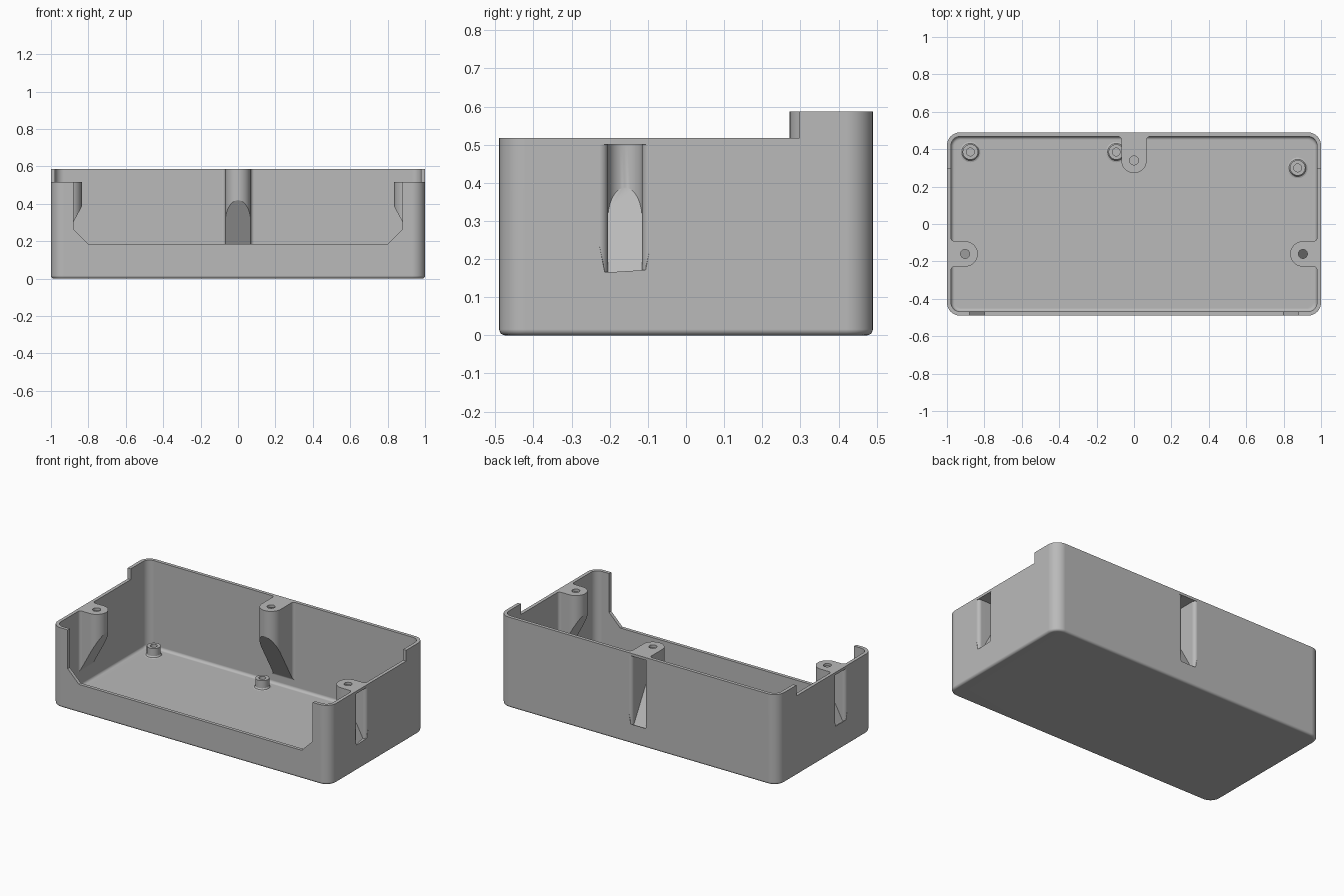
import bpy, bmesh, math
from mathutils import Vector

HX, HY, TOP, RIM, WALL = 1.0, 0.49, 0.587, 0.517, 0.022

cube = bpy.data.objects.get("Cube")
if cube:
    bpy.data.objects.remove(cube, do_unlink=True)

grey = bpy.data.materials.new("light grey plastic")
grey.use_nodes = True
colour = (0.49, 0.49, 0.49, 1)
grey.diffuse_color = colour
grey.node_tree.nodes["Principled BSDF"].inputs["Base Color"].default_value = colour


def finish(bm, name):
    bmesh.ops.recalc_face_normals(bm, faces=bm.faces)
    mesh = bpy.data.meshes.new(name)
    bm.to_mesh(mesh)
    bm.free()
    mesh.materials.append(grey)
    ob = bpy.data.objects.new(name, mesh)
    bpy.context.collection.objects.link(ob)
    return ob


def loft(loops, name, closed=False):
    """Skin a stack of equal-length loops, capping the ends or joining them."""
    bm = bmesh.new()
    rows = [[bm.verts.new(p) for p in loop] for loop in loops]
    pairs = list(zip(rows, rows[1:]))
    if closed:
        pairs.append((rows[-1], rows[0]))
    for a, b in pairs:
        for i in range(len(a)):
            j = (i + 1) % len(a)
            bm.faces.new((a[i], a[j], b[j], b[i]))
    if not closed:
        caps = [bm.faces.new(rows[0]), bm.faces.new(rows[-1])]
        bmesh.ops.triangulate(bm, faces=caps)
    return finish(bm, name)


def rounded_ring(inset, z, radius, steps=8):
    pts = []
    for q, (sx, sy) in enumerate([(1, 1), (-1, 1), (-1, -1), (1, -1)]):
        for i in range(steps + 1):
            a = (q + i / steps) * math.pi / 2
            r = max(radius - inset, 0.01)
            pts.append((sx * (HX - inset - r) + r * math.cos(a),
                        sy * (HY - inset - r) + r * math.sin(a), z))
    return pts


def circle(cx, cy, r, z, n=32):
    return [(cx + r * math.cos(i * math.tau / n),
             cy + r * math.sin(i * math.tau / n), z) for i in range(n)]


def combine(target, tool, operation):
    mod = target.modifiers.new(operation, 'BOOLEAN')
    mod.operation, mod.object, mod.solver = operation, tool, 'EXACT'
    bpy.context.view_layer.objects.active = target
    bpy.ops.object.modifier_apply(modifier=mod.name)
    bpy.data.objects.remove(tool, do_unlink=True)


def prism(outline, y0, y1, name):
    return loft([[(x, y, z) for x, z in outline] for y in (y0, y1)], name)


def channel(place, half, centre, start, surface, flare, top, base, slope, lift, name):
    """Round-nosed column running in from a wall, with a sloping underside."""
    side = [(half + flare, start)]
    for i in range(6):
        a = i / 5 * math.pi / 2
        side.append((half + flare * (1 - math.sin(a)), surface + flare * (1 - math.cos(a))))
    nose = [(half * math.cos(i * math.pi / 20), centre + half * math.sin(i * math.pi / 20))
            for i in range(21)]
    pts = side + nose + [(-u, d) for u, d in reversed(side)]
    low = [place(u, d, base + slope * d + lift * max(0, abs(u) - half)) for u, d in pts]
    return loft([low, [place(u, d, top) for u, d in pts]], name)


# Open tray: outer skin, rim, inner skin with softened floor edges
arc = [i / 5 * math.pi / 2 for i in range(6)]
rings = [rounded_ring(0.016 * (1 - math.sin(a)), 0.016 * (1 - math.cos(a)), 0.07) for a in arc]
rings += [rounded_ring(0, TOP, 0.07), rounded_ring(WALL, TOP, 0.07)]
rings += [rounded_ring(WALL + 0.018 * (1 - math.cos(a)),
                       WALL + 0.018 * (1 - math.sin(a)), 0.07) for a in arc]
tray = loft(rings, "tray")

# Lower rim on the front and sides
combine(tray, prism([(-1.2, RIM), (1.2, RIM), (1.2, 0.8), (-1.2, 0.8)], -0.7, 0.297, "rim_cut"),
        'DIFFERENCE')

# Wide front opening with angled lower corners
half_open = [(0.80, 0.185), (0.88, 0.265), (0.88, 0.8)]
outline = half_open + [(-x, z) for x, z in reversed(half_open)]
combine(tray, prism(outline, -0.6, -HY + WALL + 0.02, "front_opening"), 'DIFFERENCE')

# Hollow screw posts: wall placement, depth of screw, top, underside height and slope
posts = [
    (lambda u, d, z: (HX - d, u - 0.16, z), 0.097, RIM, 0.08, 1.85),
    (lambda u, d, z: (d - HX, u - 0.16, z), 0.097, RIM, 0.08, 1.85),
    (lambda u, d, z: (u, HY - d, z), 0.15, TOP, 0.04, 1.74),
]
for place, depth, top, base, slope in posts:
    combine(tray, channel(place, 0.068, depth, 0.008, WALL, 0.018, top, base, slope, 0, "post"),
            'UNION')
for place, depth, top, base, slope in posts:
    combine(tray, channel(place, 0.045, depth, -0.03, 0, 0.022, top - 0.017,
                          base + 0.045, slope, 5, "pocket"), 'DIFFERENCE')
    hx, hy, _ = place(0, depth, 0)
    combine(tray, loft([circle(hx, hy, 0.024, top - 0.04), circle(hx, hy, 0.024, top + 0.04)],
                       "screw_hole"), 'DIFFERENCE')

# Board standoffs on the floor
parts = [tray]
section = [(0.021, 0.015), (0.055, 0.015), (0.055, 0.022), (0.046, 0.025), (0.041, 0.033),
           (0.041, 0.082), (0.021, 0.082)]
for name, x, y in [("right_standoff", -0.875, 0.385), ("middle_standoff", -0.095, 0.385),
                   ("left_standoff", 0.875, 0.30)]:
    parts.append(loft([circle(x, y, r, z) for r, z in section], name, closed=True))

# Smooth the curves, keep the edges crisp
for ob in parts:
    bpy.ops.object.select_all(action='DESELECT')
    ob.select_set(True)
    bpy.context.view_layer.objects.active = ob
    bpy.ops.object.shade_smooth_by_angle(angle=math.radians(30))
    mod = ob.modifiers.new("even_shading", 'WEIGHTED_NORMAL')
    mod.keep_sharp = True
